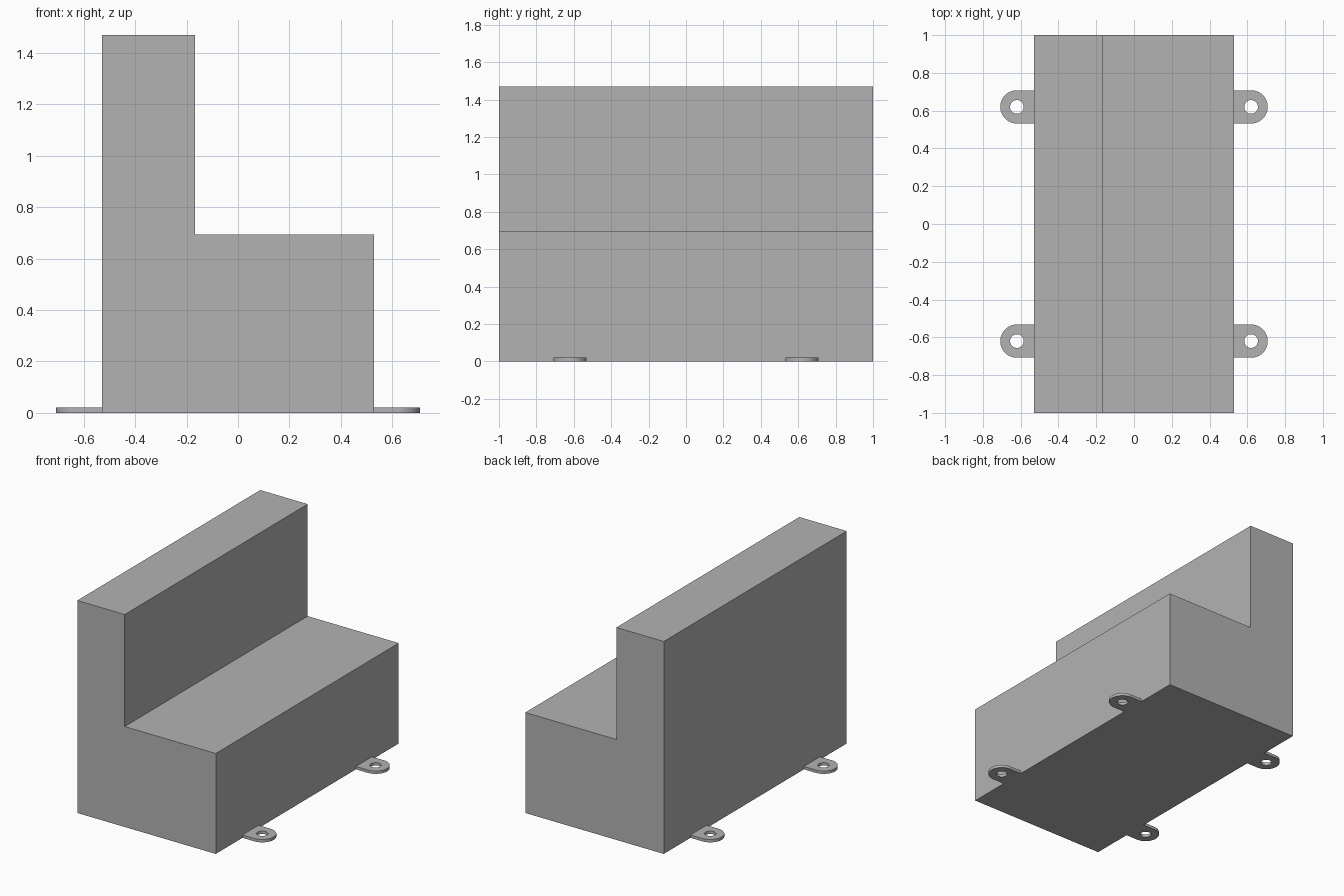
import bpy, bmesh
from math import sin, cos, tau, radians

cube = bpy.data.objects.get("Cube")
if cube:
    bpy.data.objects.remove(cube, do_unlink=True)

grey = bpy.data.materials.new("plain grey")
grey.use_nodes = True
colour = (0.45, 0.45, 0.45, 1)
grey.diffuse_color = colour
grey.node_tree.nodes["Principled BSDF"].inputs["Base Color"].default_value = colour


def finish(bm, name):
    bmesh.ops.recalc_face_normals(bm, faces=bm.faces)
    mesh = bpy.data.meshes.new(name)
    bm.to_mesh(mesh)
    bm.free()
    mesh.materials.append(grey)
    obj = bpy.data.objects.new(name, mesh)
    bpy.context.collection.objects.link(obj)
    return obj


# Stepped body: L-shaped profile extruded along y
HALF_WIDTH, STEP_X, SEAT_Z, TOP_Z = 0.53, -0.167, 0.695, 1.47
profile = [(-HALF_WIDTH, 0), (HALF_WIDTH, 0), (HALF_WIDTH, SEAT_Z),
           (STEP_X, SEAT_Z), (STEP_X, TOP_Z), (-HALF_WIDTH, TOP_Z)]
bm = bmesh.new()
face = bm.faces.new([bm.verts.new((x, -1, z)) for x, z in profile])
ext = bmesh.ops.extrude_face_region(bm, geom=[face])
bmesh.ops.translate(bm, vec=(0, 2, 0),
                    verts=[v for v in ext["geom"] if isinstance(v, bmesh.types.BMVert)])
finish(bm, "stepped_body")

# Mounting tabs: round outer end, square inner end, drilled hole
TAB_X, TAB_Y, TAB_R, HOLE_R, TAB_H, SIDES = 0.62, 0.62, 0.088, 0.036, 0.02, 48


def mounting_tab(name, sx, sy):
    bm = bmesh.new()
    rings = []
    for z in (0, TAB_H):
        outer, inner = [], []
        for i in range(SIDES):
            c, s = cos(tau * i / SIDES), sin(tau * i / SIDES)
            scale = TAB_R if c > 0 else TAB_R / max(abs(c), abs(s))
            x = c * scale
            if c < 0:
                x *= (TAB_X - HALF_WIDTH) / TAB_R
            outer.append(bm.verts.new((sx * (TAB_X + x), sy * TAB_Y + s * scale, z)))
            inner.append(bm.verts.new((sx * (TAB_X + c * HOLE_R), sy * TAB_Y + s * HOLE_R, z)))
        rings.append((outer, inner))
    (low_out, low_in), (top_out, top_in) = rings
    for a, b in ((low_out, low_in), (top_out, top_in), (low_out, top_out), (low_in, top_in)):
        for i in range(SIDES):
            j = (i + 1) % SIDES
            bm.faces.new((a[i], a[j], b[j], b[i]))
    obj = finish(bm, name)
    bpy.ops.object.select_all(action='DESELECT')
    obj.select_set(True)
    bpy.context.view_layer.objects.active = obj
    bpy.ops.object.shade_smooth_by_angle(angle=radians(30))


for side, sx in (("left", 1), ("right", -1)):
    for end, sy in (("front", -1), ("back", 1)):
        mounting_tab(f"{end}_{side}_mounting_tab", sx, sy)
